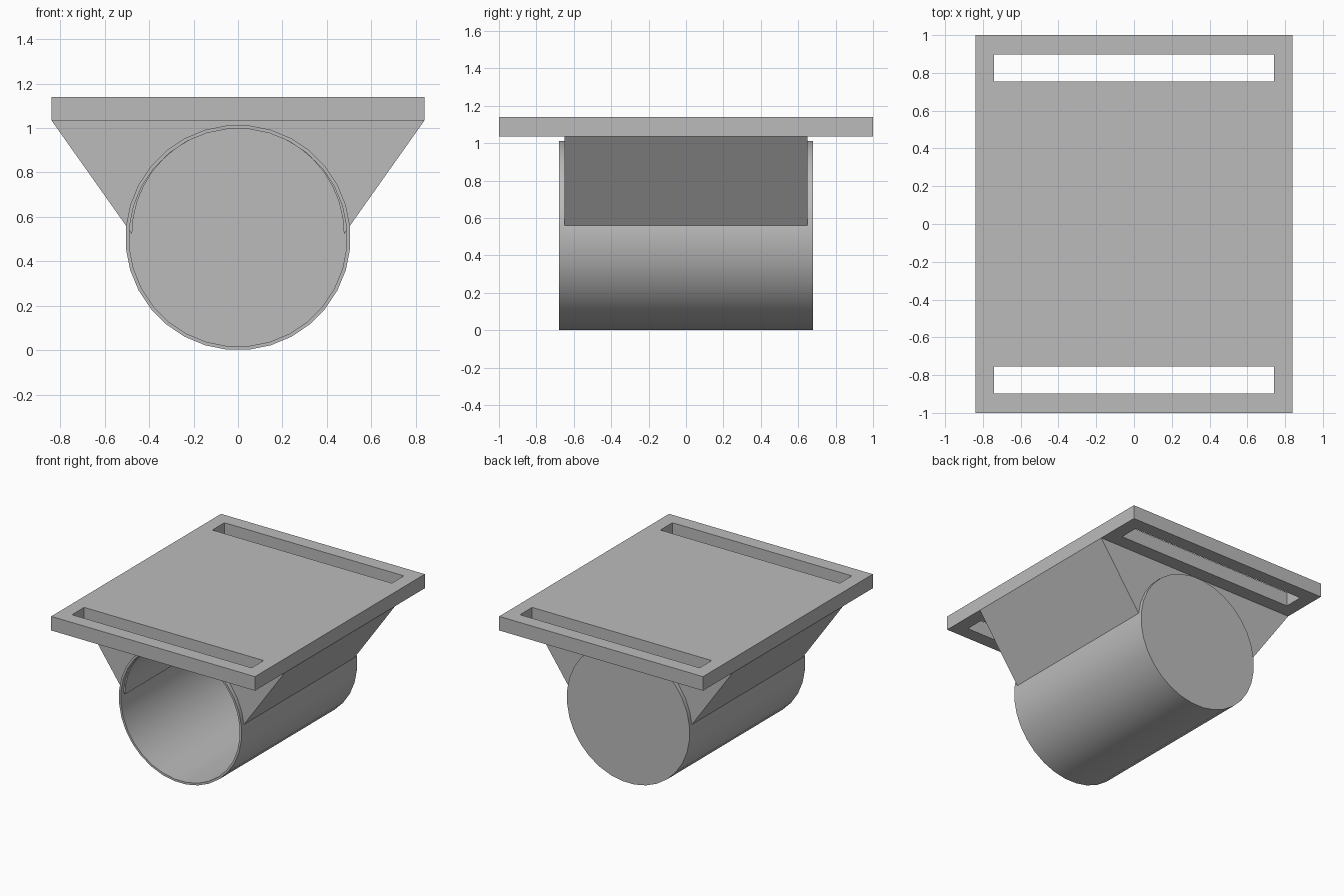
import bpy
import bmesh
from math import sin, cos, pi, radians

default = bpy.data.objects.get("Cube")
if default:
    bpy.data.objects.remove(default)

grey = bpy.data.materials.new("plain grey")
grey.use_nodes = True
colour = (0.5, 0.5, 0.5, 1)
grey.diffuse_color = colour
grey.node_tree.nodes["Principled BSDF"].inputs["Base Color"].default_value = colour


def finish(name, bm):
    """Turn a bmesh into a shaded, coloured object."""
    bmesh.ops.recalc_face_normals(bm, faces=bm.faces)
    mesh = bpy.data.meshes.new(name)
    bm.to_mesh(mesh)
    bm.free()
    mesh.materials.append(grey)
    obj = bpy.data.objects.new(name, mesh)
    bpy.context.collection.objects.link(obj)
    bpy.ops.object.select_all(action="DESELECT")
    obj.select_set(True)
    bpy.context.view_layer.objects.active = obj
    bpy.ops.object.shade_smooth_by_angle(angle=radians(30))
    return obj


def extrude(bm, faces, offset):
    """Extrude flat faces into a closed solid."""
    result = bmesh.ops.extrude_face_region(bm, geom=faces, use_keep_orig=True)
    verts = [v for v in result["geom"] if isinstance(v, bmesh.types.BMVert)]
    bmesh.ops.translate(bm, verts=verts, vec=offset)


# Top plate: a grid of cells, leaving out the two strap slots
PLATE_BOTTOM, PLATE_TOP = 1.035, 1.14
xs = (-0.84, -0.74, 0.74, 0.84)
ys = (-1, -0.897, -0.755, 0.755, 0.897, 1)
bm = bmesh.new()
grid = [[bm.verts.new((x, y, PLATE_BOTTOM)) for x in xs] for y in ys]
cells = []
for j in range(len(ys) - 1):
    for i in range(len(xs) - 1):
        if i == 1 and j in (1, 3):
            continue
        cells.append(bm.faces.new((grid[j][i], grid[j][i + 1],
                                   grid[j + 1][i + 1], grid[j + 1][i])))
extrude(bm, cells, (0, 0, PLATE_TOP - PLATE_BOTTOM))
finish("top_plate", bm)

# Saddle bracket: sloping sides with a round cutout for the cup
HALF = 0.65
ARC_R, ARC_Z, STEPS = 0.477, 0.522, 20
profile = [(-0.84, PLATE_BOTTOM), (0.84, PLATE_BOTTOM)]
profile += [(ARC_R * cos(pi * k / STEPS), ARC_Z + ARC_R * sin(pi * k / STEPS))
            for k in range(STEPS + 1)]
bm = bmesh.new()
face = bm.faces.new([bm.verts.new((x, -HALF, z)) for x, z in profile])
extrude(bm, [face], (0, 2 * HALF, 0))
finish("saddle_bracket", bm)

# Cup: thin-walled tube, open at the front and closed at the back
OUTER, WALL, LENGTH, SIDES = 0.507, 0.016, 0.68, 32
bm = bmesh.new()
rings = []
for radius, y in ((OUTER, LENGTH), (OUTER, -LENGTH),
                  (OUTER - WALL, -LENGTH), (OUTER - WALL, LENGTH - WALL)):
    angles = [2 * pi * (k + 0.5) / SIDES for k in range(SIDES)]
    rings.append([bm.verts.new((radius * sin(a), y, OUTER - radius * cos(a)))
                  for a in angles])
for a, b in zip(rings, rings[1:]):
    for k in range(SIDES):
        n = (k + 1) % SIDES
        bm.faces.new((a[k], a[n], b[n], b[k]))
bm.faces.new(rings[0])
bm.faces.new(rings[-1])
cup = finish("cup", bm)
